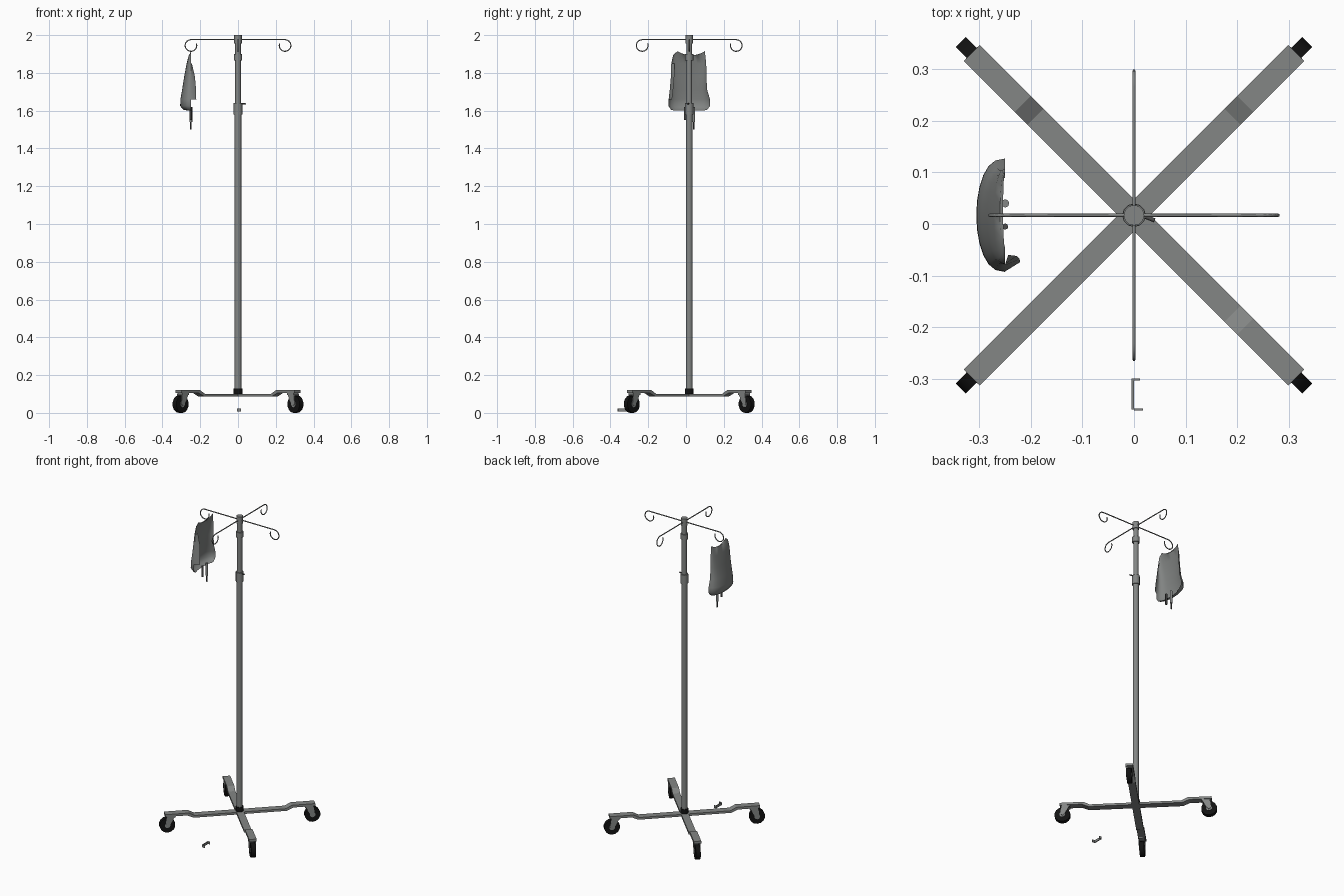
import bpy, bmesh, math
from mathutils import Vector, Matrix

if "Cube" in bpy.data.objects:
    bpy.data.objects.remove(bpy.data.objects["Cube"])

CY = 0.017  # pole centre in y


def mat(name, c):
    m = bpy.data.materials.new(name)
    m.diffuse_color = (*c, 1)
    m.use_nodes = True
    m.node_tree.nodes["Principled BSDF"].inputs["Base Color"].default_value = m.diffuse_color
    return m


STEEL = mat("steel_grey", (0.23, 0.24, 0.235))
BLACK = mat("rubber_black", (0.006, 0.006, 0.006))
BAG = mat("bag_grey", (0.22, 0.23, 0.225))
DARK = mat("dark_grey", (0.07, 0.07, 0.07))


def make(name, bm, material, M=None, smooth=True):
    if M is not None:
        bm.transform(M)
    bmesh.ops.recalc_face_normals(bm, faces=bm.faces)
    me = bpy.data.meshes.new(name)
    bm.to_mesh(me)
    bm.free()
    me.materials.append(material)
    ob = bpy.data.objects.new(name, me)
    bpy.context.collection.objects.link(ob)
    if smooth:
        bpy.ops.object.select_all(action='DESELECT')
        ob.select_set(True)
        bpy.context.view_layer.objects.active = ob
        bpy.ops.object.shade_smooth_by_angle(angle=math.radians(50))
    return ob


def cyl(name, r, z0, z1, material, x=0, y=CY, sides=12, r2=None):
    bm = bmesh.new()
    bmesh.ops.create_cone(bm, cap_ends=True, segments=sides, radius1=r,
                          radius2=r if r2 is None else r2, depth=z1 - z0)
    return make(name, bm, material, Matrix.Translation((x, y, (z0 + z1) / 2)))


def box(name, lo, hi, material, M=None):
    bm = bmesh.new()
    bmesh.ops.create_cube(bm, size=1)
    lo, hi = Vector(lo), Vector(hi)
    T = Matrix.Translation((lo + hi) / 2) @ Matrix.Diagonal((*(hi - lo), 1))
    return make(name, bm, material, (M @ T) if M else T, False)


def extrude_profile(name, pts, half, material, M):
    # profile in (r, z), thickness across y
    bm = bmesh.new()
    f = bm.faces.new([bm.verts.new((r, -half, z)) for r, z in pts])
    g = bmesh.ops.extrude_face_region(bm, geom=[f])
    bmesh.ops.translate(bm, vec=(0, 2 * half, 0),
                        verts=[v for v in g['geom'] if isinstance(v, bmesh.types.BMVert)])
    return make(name, bm, material, M, False)


def axle_cyl(name, r, width, cr, cz, material, M, sides=14):
    bm = bmesh.new()
    bmesh.ops.create_cone(bm, cap_ends=True, segments=sides, radius1=r, radius2=r, depth=width)
    return make(name, bm, material,
                M @ Matrix.Translation((cr, 0, cz)) @ Matrix.Rotation(math.pi / 2, 4, 'X'))


def tube(name, pts, r, material, M=None):
    cu = bpy.data.curves.new(name, 'CURVE')
    cu.dimensions = '3D'
    cu.bevel_depth = r
    cu.bevel_resolution = 1
    cu.use_fill_caps = True
    sp = cu.splines.new('POLY')
    sp.points.add(len(pts) - 1)
    for p, c in zip(sp.points, pts):
        p.co = (*((M @ Vector(c)) if M else Vector(c)), 1)
    cu.materials.append(material)
    ob = bpy.data.objects.new(name, cu)
    bpy.context.collection.objects.link(ob)


def around(deg):
    return Matrix.Translation((0, CY, 0)) @ Matrix.Rotation(math.radians(deg), 4, 'Z')


# Pole with collars and cap
cyl("base_collar", 0.023, 0.095, 0.13, BLACK)
cyl("lower_pole", 0.018, 0.13, 1.62, STEEL)
cyl("upper_pole", 0.0155, 1.62, 1.99, STEEL)
cyl("height_collar", 0.023, 1.58, 1.64, STEEL)
cyl("hook_collar", 0.022, 1.865, 1.90, STEEL)
cyl("top_cap", 0.020, 1.955, 2.0, STEEL)
tube("height_lever", [(0.015, CY, 1.635), (0.04, CY - 0.01, 1.637)], 0.004, DARK)

# Four legs with casters
leg = [(0, 0.087), (0.275, 0.087), (0.315, 0.105), (0.445, 0.105),
       (0.445, 0.12), (0.305, 0.12), (0.27, 0.101), (0, 0.101)]
for i in range(4):
    M = around(45 + 90 * i)
    extrude_profile(f"leg_{i}", leg, 0.022, STEEL, M)
    axle_cyl(f"wheel_{i}", 0.0465, 0.028, 0.43, 0.0465, BLACK, M)
    axle_cyl(f"wheel_hub_{i}", 0.017, 0.031, 0.43, 0.0465, STEEL, M, 10)
    fork = [(0.385, 0.106), (0.435, 0.106), (0.443, 0.045), (0.425, 0.038), (0.41, 0.06)]
    for s in (-1, 1):
        extrude_profile(f"fork_{i}_{s}", fork, 0.0015, STEEL,
                        M @ Matrix.Translation((0, s * 0.0175, 0)))
    box(f"fork_bridge_{i}", (0.385, -0.019, 0.096), (0.435, 0.019, 0.106), STEEL, M)

# Four hook arms, curled at the ends
for i in range(4):
    pts = [(0, 0, 1.976), (0.2, 0, 1.976)]
    for k in range(15):
        a = math.radians(90 - 290 * k / 14)
        pts.append((0.249 + 0.031 * math.cos(a), 0, 1.945 + 0.031 * math.sin(a)))
    tube(f"hook_arm_{i}", pts, 0.0033, STEEL, around(90 * i))

# Fluid bag: open half shell bulging away from the pole
# rows: z, y left, y right, bulge depth
rows = [(1.915, -0.045, 0.10, 0.004), (1.895, -0.068, 0.102, 0.010), (1.85, -0.078, 0.107, 0.022),
        (1.78, -0.080, 0.108, 0.035), (1.71, -0.086, 0.112, 0.046), (1.66, -0.092, 0.127, 0.055),
        (1.625, -0.093, 0.127, 0.056), (1.605, -0.080, 0.112, 0.040), (1.60, -0.06, 0.09, 0.015)]
N = 12
bm = bmesh.new()
grid = []
for j, (z, a, b, d) in enumerate(rows):
    line = []
    for i in range(N + 1):
        t = math.pi * i / N
        dip = 0.022 * math.sin(t) ** 2 if j == 0 else 0   # notch in the top edge
        line.append(bm.verts.new((-0.25 - d * math.sin(t) ** 0.8,
                                  (a + b) / 2 - (b - a) / 2 * math.cos(t), z - dip)))
    grid.append(line)
for r0, r1 in zip(grid, grid[1:]):
    for i in range(N):
        bm.faces.new((r0[i], r0[i + 1], r1[i + 1], r1[i]))
# curled flap on the front edge
flap = [bm.verts.new((-0.25 + w, rows[j][1] + 0.018, rows[j][0]))
        for j, w in ((2, 0.006), (3, 0.022), (4, 0.028), (5, 0.029))]
for j in range(3):
    bm.faces.new((grid[j + 2][0], grid[j + 3][0], flap[j + 1], flap[j]))
make("fluid_bag", bm, BAG)

# Outlet ports below the bag
cyl("port_left", 0.006, 1.55, 1.62, DARK, x=-0.25, y=-0.005, sides=8)
cyl("port_right", 0.008, 1.54, 1.62, STEEL, x=-0.25, y=0.04, sides=8)
cyl("port_tip", 0.004, 1.50, 1.54, DARK, x=-0.25, y=0.04, sides=8)

# Small loose clip on the floor in front
box("clip_plate", (-0.005, -0.36, 0.008), (0.0, -0.30, 0.024), STEEL)
box("clip_back", (0.0, -0.304, 0.008), (0.012, -0.30, 0.024), STEEL)
box("clip_front", (0.0, -0.362, 0.008), (0.017, -0.358, 0.024), STEEL)
